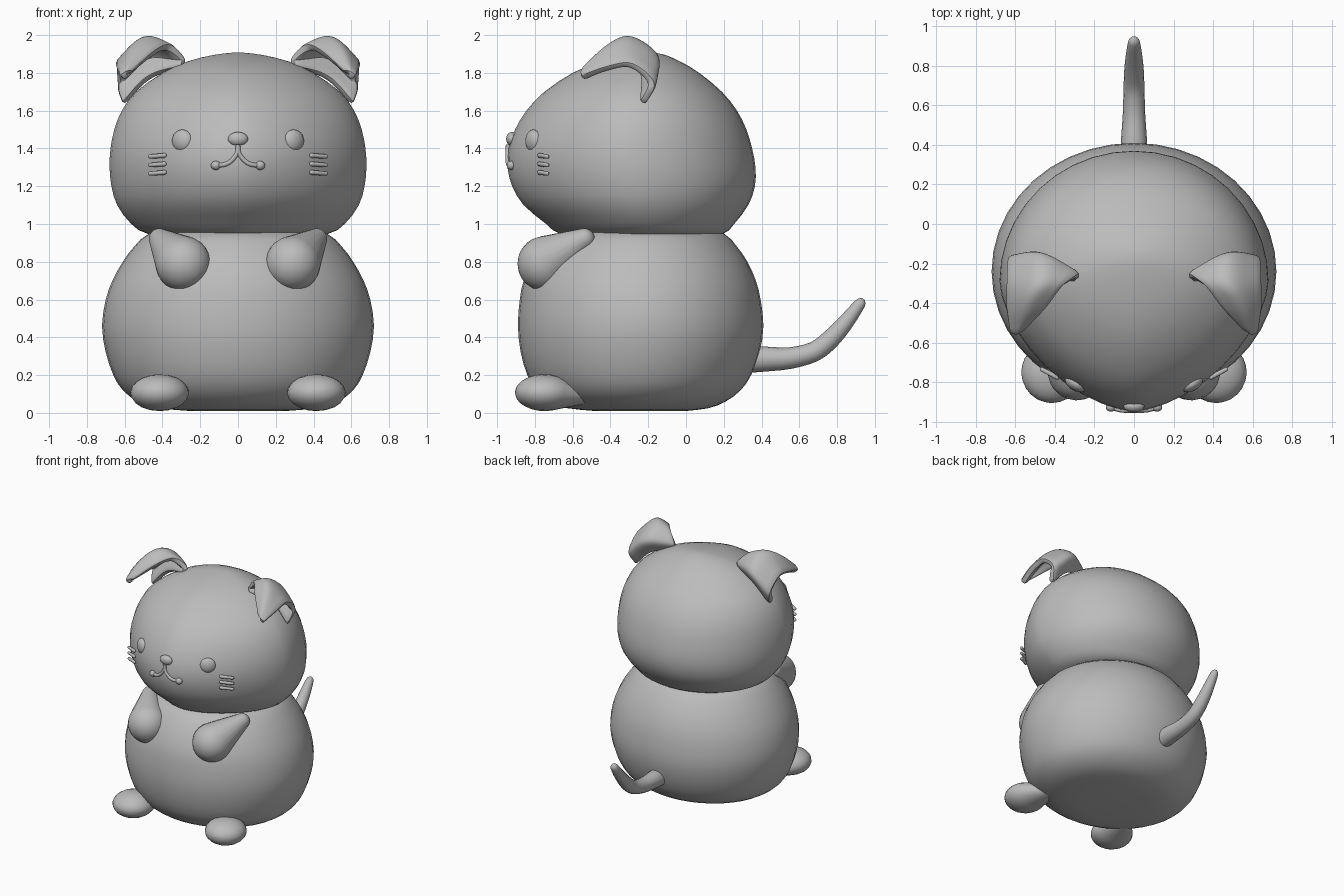
import bpy, bmesh, math
from mathutils import Vector, Matrix

if "Cube" in bpy.data.objects:
    bpy.data.objects.remove(bpy.data.objects["Cube"])

grey = bpy.data.materials.new("plain grey")
grey.diffuse_color = (0.5, 0.5, 0.5, 1)
grey.use_nodes = True
grey.node_tree.nodes["Principled BSDF"].inputs["Base Color"].default_value = grey.diffuse_color


def finish(name, bm, angle=60):
    bmesh.ops.recalc_face_normals(bm, faces=bm.faces)
    me = bpy.data.meshes.new(name)
    bm.to_mesh(me)
    bm.free()
    me.materials.append(grey)
    ob = bpy.data.objects.new(name, me)
    bpy.context.collection.objects.link(ob)
    bpy.ops.object.select_all(action='DESELECT')
    ob.select_set(True)
    bpy.context.view_layer.objects.active = ob
    bpy.ops.object.shade_smooth_by_angle(angle=math.radians(angle))
    return ob


def refine(pts, n):
    """Smooth curve through the points, n steps per span."""
    p = [Vector(q) for q in pts]
    p = [2 * p[0] - p[1]] + p + [2 * p[-1] - p[-2]]
    out = []
    for i in range(1, len(p) - 2):
        a, b, c, d = p[i - 1:i + 3]
        for k in range(n):
            t = k / n
            out.append(0.5 * (2 * b + (c - a) * t + (2 * a - 5 * b + 4 * c - d) * t * t
                              + (3 * b - a - 3 * c + d) * t ** 3))
    return out + [p[-2]]


def skin(bm, rings):
    """Join rings of points and close both ends."""
    rows = [[bm.verts.new(v) for v in r] for r in rings]
    n = len(rows[0])
    for a, b in zip(rows, rows[1:]):
        for i in range(n):
            bm.faces.new((a[i], a[(i + 1) % n], b[(i + 1) % n], b[i]))
    bm.faces.new(rows[0])
    bm.faces.new(rows[-1])


def rounded(name, sections, front_power):
    """Stack of ovals: height, half width, front y, back y."""
    rings = []
    for z, rx, yf, yb in refine(sections, 2):
        ring = []
        for k in range(40):
            a = 2 * math.pi * k / 40
            c, s = math.cos(a), math.sin(a)
            e = 2 / front_power if s < 0 else 1
            x = math.copysign(abs(c) ** e, c) * rx
            y = math.copysign(abs(s) ** e, s) * (yb - yf) / 2
            ring.append((x, (yf + yb) / 2 + y, z))
        rings.append(ring)
    bm = bmesh.new()
    skin(bm, rings)
    return finish(name, bm)


def tube(name, pts, ref, sides=16, squash=None):
    """Round tube through (point, radius) pairs."""
    ref = Vector(ref)
    p = [Vector(q[0]) for q in pts]
    rings = []
    for i, (_, r) in enumerate(pts):
        t = (p[min(i + 1, len(p) - 1)] - p[max(i - 1, 0)]).normalized()
        u = (ref - t * ref.dot(t)).normalized()
        v = t.cross(u)
        rings.append([p[i] + r * (math.cos(a) * u + math.sin(a) * v)
                      for a in (2 * math.pi * k / sides for k in range(sides))])
    bm = bmesh.new()
    skin(bm, rings)
    if squash:
        for vert in bm.verts:
            vert.co.z = squash[0] + (vert.co.z - squash[0]) * squash[1]
    return finish(name, bm)


def drop(name, p0, r0, p1, r1, sides=20, squash=None, steps=8):
    """Tapered capsule from a large ball to a small one."""
    p0, p1 = Vector(p0), Vector(p1)
    d = (p1 - p0).length
    t = (p1 - p0) / d
    al = math.acos((r0 - r1) / d)
    pts = []
    for c, r, a0, a1 in ((p0, r0, math.pi - 0.05, al), (p1, r1, al, 0.05)):
        for k in range(steps + 1):
            a = a0 + (a1 - a0) * k / steps
            pts.append((c + t * r * math.cos(a), r * math.sin(a)))
    return tube(name, pts, (0, 0, 1) if abs(t.z) < 0.9 else (1, 0, 0), sides, squash)


def ball(name, loc, size, turn=0):
    bm = bmesh.new()
    bmesh.ops.create_uvsphere(bm, u_segments=20, v_segments=12, radius=1)
    m = Matrix.Translation(loc) @ Matrix.Rotation(turn, 4, 'Z') @ Matrix.Diagonal((*size, 1))
    bmesh.ops.transform(bm, matrix=m, verts=bm.verts)
    return finish(name, bm)


# Body and head
rounded("body", [(.01, .25, -.48, .0), (.025, .42, -.63, .12), (.06, .53, -.72, .21),
                 (.12, .61, -.79, .29), (.2, .66, -.84, .345), (.32, .7, -.875, .39),
                 (.46, .72, -.89, .41), (.6, .7, -.88, .395), (.7, .665, -.86, .37),
                 (.8, .61, -.815, .325), (.88, .55, -.76, .27), (.95, .47, -.68, .2),
                 (.99, .3, -.5, .05)], 2)
rounded("head", [(.925, .25, -.45, .0), (.945, .47, -.66, .19), (1.0, .565, -.74, .255),
                 (1.1, .64, -.86, .33), (1.2, .67, -.92, .365), (1.3, .68, -.945, .368),
                 (1.4, .675, -.94, .35), (1.5, .655, -.905, .32), (1.6, .615, -.845, .27),
                 (1.7, .54, -.75, .19), (1.8, .4, -.6, .07), (1.86, .27, -.45, -.03),
                 (1.895, .13, -.3, -.11), (1.907, .03, -.21, -.17)], 1.65)

# Tail
tail = [(.3, .28, .07), (.42, .285, .066), (.55, .29, .057), (.68, .325, .053),
        (.77, .395, .05), (.85, .485, .042), (.915, .57, .031), (.932, .592, .022), (.94, .602, .008)]
tube("tail", [((0, q[0], q[1]), q[2]) for q in refine(tail, 3)], (1, 0, 0))

# Folded ear sheet, rows run from the root over the crest to the tip
ear_rows = [[(.28, -.26, 1.82), (.46, -.21, 1.76), (.60, -.21, 1.62)],
            [(.27, -.25, 1.88), (.47, -.14, 1.89), (.645, -.16, 1.74)],
            [(.35, -.31, 1.955), (.49, -.29, 1.995), (.655, -.28, 1.85)],
            [(.44, -.43, 1.92), (.55, -.42, 1.945), (.655, -.42, 1.835)],
            [(.56, -.55, 1.81), (.595, -.57, 1.81), (.63, -.56, 1.79)]]


def ear(name, s):
    cross = [refine(r, 4) for r in ear_rows]
    cols = [refine(c, 4) for c in zip(*cross)]
    bm = bmesh.new()
    grid = [[bm.verts.new((s * p.x, p.y, p.z)) for p in c] for c in cols]
    for a, b in zip(grid, grid[1:]):
        for i in range(len(a) - 1):
            bm.faces.new((a[i], a[i + 1], b[i + 1], b[i]))
    # Thicken towards the hollow of the fold
    bm.normal_update()
    inner = Vector((s * .48, -.36, 1.75))
    faces = list(bm.faces)
    edges = [e for e in bm.edges if e.is_boundary]
    offs = {}
    for v in list(bm.verts):
        n = v.normal.copy()
        if n.dot(inner - v.co) < 0:
            n.negate()
        offs[v] = bm.verts.new(v.co + n * .05)
    for f in faces:
        bm.faces.new([offs[v] for v in reversed(f.verts)])
    for e in edges:
        a, b = e.verts
        bm.faces.new((a, b, offs[b], offs[a]))
    ob = finish(name, bm, 80)
    mod = ob.modifiers.new("round", 'SUBSURF')
    mod.levels = mod.render_levels = 1


# Paired parts
for side, s in (("left", 1), ("right", -1)):
    ear(side + "_ear", s)
    drop(side + "_arm", (s * .29, -.745, .79), .147, (s * .415, -.54, .92), .057)
    drop(side + "_foot", (s * .415, -.75, .107), .155, (s * .35, -.5, .06), .035, squash=(.107, .63))
    ball(side + "_eye", (s * .295, -.808, 1.44), (.06, .035, .06), s * .55)
    for i, z in enumerate((1.36, 1.315, 1.27)):
        drop(f"{side}_whisker_{i + 1}", (s * .39, -.775, z + .003), .0125,
             (s * .465, -.735, z - .003), .0115, 10, steps=4)
    lip = refine([(0, -.942, 1.42), (s * .005, -.944, 1.375), (s * .035, -.943, 1.335),
                  (s * .07, -.94, 1.315), (s * .115, -.928, 1.31)], 4)
    tube(side + "_mouth_line", [(p, .012) for p in lip], (0, 1, 0), 10)
    ball(side + "_mouth_end", (s * .117, -.925, 1.31), (.026, .024, .024))

# Nose
ball("nose", (0, -.922, 1.45), (.053, .03, .037))
